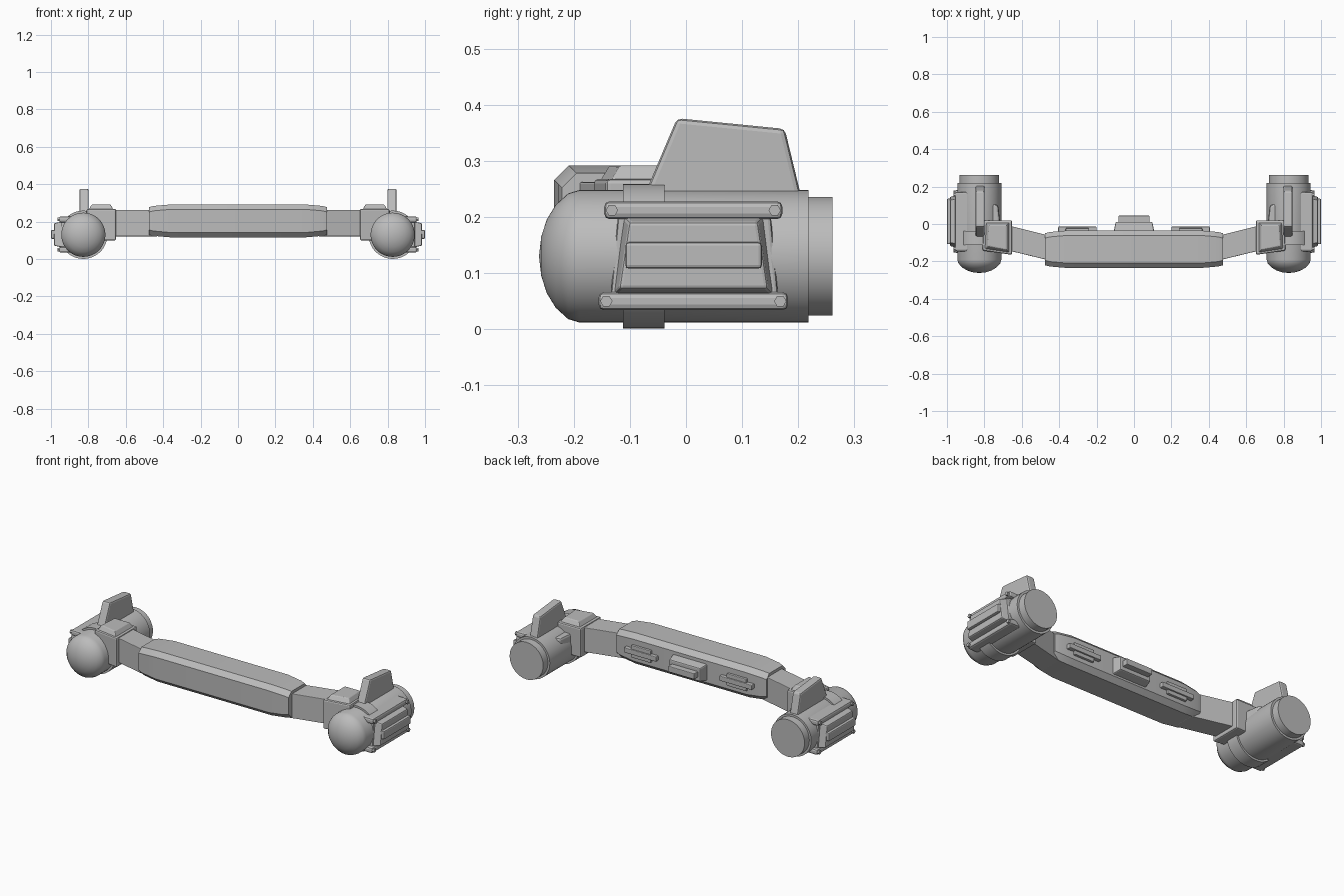
import bpy, bmesh, math

if "Cube" in bpy.data.objects:
    bpy.data.objects.remove(bpy.data.objects["Cube"])

grey = bpy.data.materials.new("plain grey")
grey.use_nodes = True
GREY = (0.5, 0.5, 0.5, 1)
grey.diffuse_color = GREY
grey.node_tree.nodes["Principled BSDF"].inputs["Base Color"].default_value = GREY

POD_X, POD_Z = 0.827, 0.13


def finish(name, bm, bevel=0, mirror=True, smooth=False):
    bmesh.ops.recalc_face_normals(bm, faces=bm.faces)
    mesh = bpy.data.meshes.new(name)
    bm.to_mesh(mesh)
    bm.free()
    mesh.materials.append(grey)
    ob = bpy.data.objects.new(name, mesh)
    bpy.context.collection.objects.link(ob)
    if smooth:
        bpy.ops.object.select_all(action='DESELECT')
        ob.select_set(True)
        bpy.context.view_layer.objects.active = ob
        bpy.ops.object.shade_smooth_by_angle(angle=math.radians(35))
    if bevel:
        mod = ob.modifiers.new("edge bevel", 'BEVEL')
        mod.width, mod.segments = bevel, 2
        mod.limit_method = 'ANGLE'
    if mirror:
        ob.modifiers.new("other side", 'MIRROR')
    return ob


def place(axis, a, b, d):
    """Point from two profile coordinates and a depth along the axis."""
    return {'x': (d, a, b), 'y': (a, d, b), 'z': (a, b, d)}[axis]


def prism(name, axis, profile, lo, hi, bevel=0, mirror=True, taper=0):
    bm = bmesh.new()
    ca = sum(p[0] for p in profile) / len(profile)
    cb = sum(p[1] for p in profile) / len(profile)
    shrink = lambda v, c: v - math.copysign(min(taper, abs(v - c)), v - c)
    bottom = [bm.verts.new(place(axis, a, b, lo)) for a, b in profile]
    top = [bm.verts.new(place(axis, shrink(a, ca), shrink(b, cb), hi)) for a, b in profile]
    bm.faces.new(bottom)
    bm.faces.new(top)
    n = len(profile)
    for i in range(n):
        j = (i + 1) % n
        bm.faces.new((bottom[i], bottom[j], top[j], top[i]))
    return finish(name, bm, bevel, mirror)


def box(name, x, y, z, bevel=0, mirror=True):
    return prism(name, 'z', [(x[0], y[0]), (x[1], y[0]), (x[1], y[1]), (x[0], y[1])],
                 z[0], z[1], bevel, mirror)


def lathe(name, profile, sides=48):
    """Revolve (y, radius) pairs around the pod axis."""
    bm = bmesh.new()
    verts = [bm.verts.new((POD_X, y, POD_Z + r)) for y, r in profile]
    edges = [bm.edges.new(pair) for pair in zip(verts, verts[1:])]
    bmesh.ops.spin(bm, geom=verts + edges, cent=(POD_X, 0, POD_Z), axis=(0, 1, 0),
                   angle=math.tau, steps=sides)
    bmesh.ops.remove_doubles(bm, verts=bm.verts, dist=1e-5)
    return finish(name, bm, smooth=True)


# Pods: domed cylinder with stepped rear and a collar
lathe("pod_body", [(-.262, 0), (-.258, .035), (-.248, .066), (-.232, .092), (-.21, .112),
                   (-.19, .118), (.218, .118), (.218, .106), (.261, .106), (.261, 0)])
lathe("pod_collar", [(-.112, .11), (-.112, .129), (-.038, .129), (-.038, .11)])

# Top fin
prism("fin", 'x', [(-.08, .225), (.208, .225), (.176, .357), (-.016, .376)], .798, .848, .009)

# Outer side panel with rails, bolts and slat
prism("panel_base", 'x', [(-.135, .05), (.165, .05), (.15, .215), (-.12, .215)], .88, .945, .006)
prism("side_panel", 'x', [(-.133, .058), (.16, .058), (.142, .205), (-.115, .205)],
      .92, .984, .006, taper=.014)
box("side_slat", (.96, 1.0), (-.108, .135), (.108, .155), .006)
for label, z, front, back in (("upper", .212, -.146, .172), ("lower", .05, -.156, .182)):
    box(label + "_rail", (.88, .957), (front, back), (z - .016, z + .016), .01)
    for end, y in (("front", front + .014), ("back", back - .014)):
        hexagon = [(y + .011 * math.cos(k * math.pi / 3), z + .011 * math.sin(k * math.pi / 3))
                   for k in range(6)]
        prism(label + "_" + end + "_bolt", 'x', hexagon, .94, .966)

# Mounting block between pod and arm
footprint = [(.652, -.165), (.81, -.142), (.803, .02), (.652, .02)]
prism("mount_block", 'z', footprint, .1, .268, .008)
prism("mount_cap", 'z', [(.664, -.155), (.8, -.135), (.793, .01), (.664, .01)],
      .262, .292, .004, taper=.018)
prism("mount_gusset", 'z', [(.715, 0), (.775, 0), (.775, .1), (.75, .112), (.725, .095)],
      .14, .222, .012)

# Angled arm
prism("arm", 'z', [(.43, -.2), (.67, -.142), (.67, -.008), (.43, -.068)], .122, .262, .003)

# Centre beam lofted from chamfered sections that shrink at the ends
bm = bmesh.new()
cy, cz, hy, hz, cut = -.135, .204, .1, .088, .026
rings = []
for x, inset in ((-.475, .014), (-.45, .008), (-.36, 0), (.36, 0), (.45, .008), (.475, .014)):
    a, b = hy - inset, hz - inset
    section = [(-a, cut - b), (cut - a, -b), (a - cut, -b), (a, cut - b),
               (a, b - cut), (a - cut, b), (cut - a, b), (-a, b - cut)]
    rings.append([bm.verts.new((x, cy + y, cz + z)) for y, z in section])
for r, s in zip(rings, rings[1:]):
    for i in range(8):
        j = (i + 1) % 8
        bm.faces.new((r[i], r[j], s[j], s[i]))
bm.faces.new(rings[0])
bm.faces.new(rings[-1])
finish("centre_beam", bm, mirror=False, smooth=True)

# Rear fittings on the beam
prism("centre_fitting", 'y', [(-.11, .15), (.11, .15), (.11, .25), (-.11, .25)],
      -.05, .012, .006, False, taper=.012)
box("centre_slat", (-.083, .083), (0, .045), (.183, .217), .004, False)
box("side_fitting_bar", (.2, .405), (-.05, -.014), (.186, .214), .004)
box("side_fitting_plate", (.24, .365), (-.05, -.022), (.165, .235), .004)
